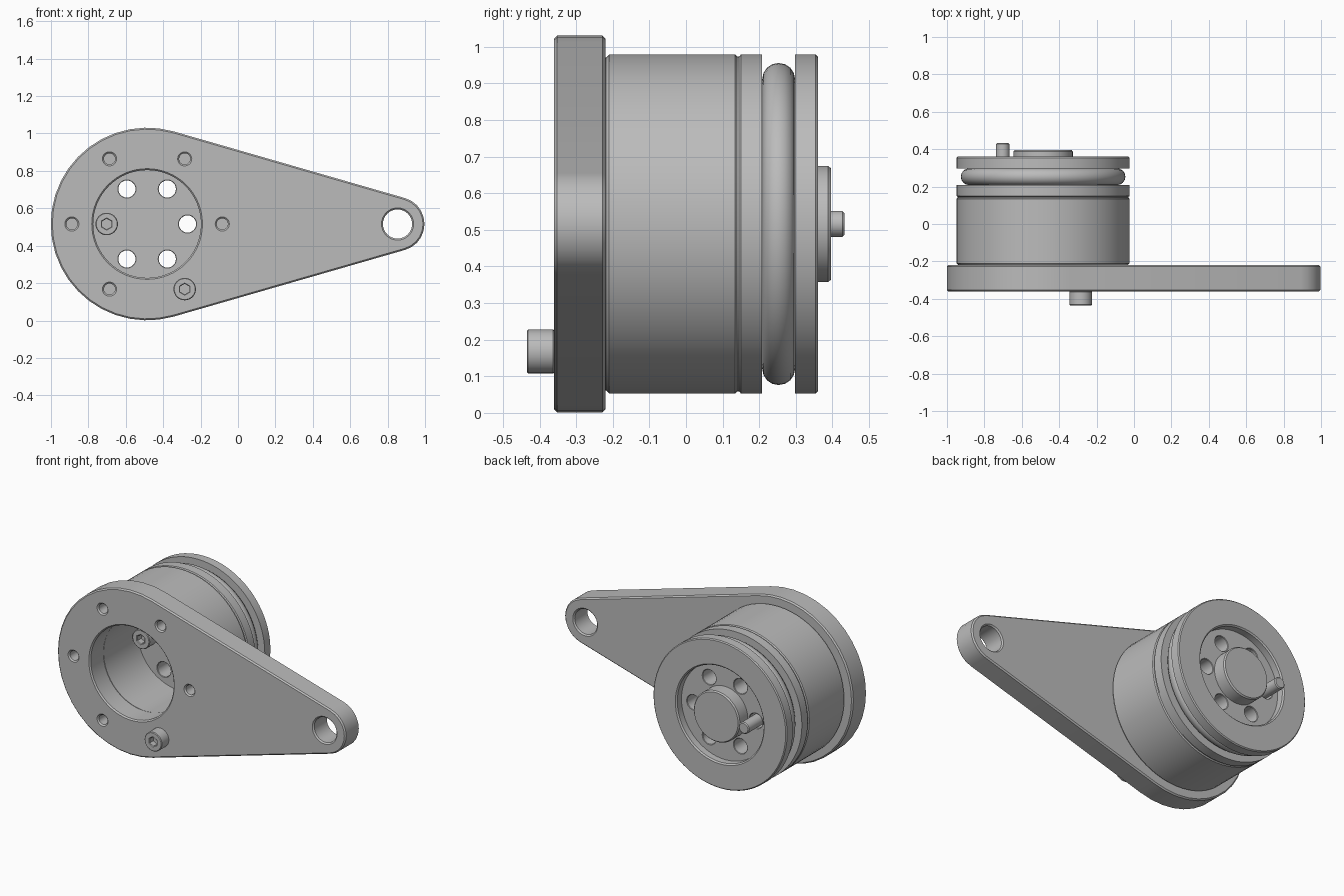
import bpy, bmesh, math
from math import pi, cos, sin

if "Cube" in bpy.data.objects:
    bpy.data.objects.remove(bpy.data.objects["Cube"])

CX, CZ = -0.486, 0.516          # main axis, running along y
EX = 0.853                      # centre of the small end

metal = bpy.data.materials.new("grey metal")
metal.diffuse_color = (0.5, 0.5, 0.5, 1)
metal.use_nodes = True
metal.node_tree.nodes["Principled BSDF"].inputs["Base Color"].default_value = metal.diffuse_color


def finish(name, bm):
    bmesh.ops.remove_doubles(bm, verts=bm.verts, dist=1e-5)
    bmesh.ops.recalc_face_normals(bm, faces=bm.faces)
    me = bpy.data.meshes.new(name)
    bm.to_mesh(me)
    bm.free()
    me.materials.clear()
    me.materials.append(metal)
    ob = bpy.data.objects.new(name, me)
    bpy.context.collection.objects.link(ob)
    bpy.ops.object.select_all(action='DESELECT')
    ob.select_set(True)
    bpy.context.view_layer.objects.active = ob
    bpy.ops.object.shade_smooth_by_angle(angle=math.radians(30))
    return ob


def lathe(name, profile, x=CX, z=CZ, n=64, closed=True):
    """Turn (radius, y) points around an axis along y."""
    bm = bmesh.new()
    rings = [[bm.verts.new((x + r * cos(2 * pi * i / n), y, z + r * sin(2 * pi * i / n)))
              for i in range(n)] for r, y in profile]
    pairs = list(zip(rings, rings[1:]))
    if closed:
        pairs.append((rings[-1], rings[0]))
    for a, b in pairs:
        for i in range(n):
            j = (i + 1) % n
            bm.faces.new((a[i], a[j], b[j], b[i]))
    bmesh.ops.dissolve_degenerate(bm, dist=1e-6, edges=bm.edges)
    return finish(name, bm)


def arc(x, z, r, n, start=0.0, end=None):
    if end is None:
        return [(x + r * cos(start + 2 * pi * i / n), z + r * sin(start + 2 * pi * i / n))
                for i in range(n)]
    return [(x + r * cos(start + (end - start) * i / n), z + r * sin(start + (end - start) * i / n))
            for i in range(n + 1)]


def slab(name, loops, y0, y1, b):
    """Flat part with holes in the xz plane and chamfers of size b."""
    cu = bpy.data.curves.new(name, 'CURVE')
    cu.dimensions = '2D'
    cu.fill_mode = 'BOTH'
    cu.extrude = (y1 - y0) / 2 - b
    cu.bevel_depth = b
    cu.bevel_resolution = 0
    for pts in loops:
        s = cu.splines.new('POLY')
        s.points.add(len(pts) - 1)
        for p, (u, v) in zip(s.points, pts):
            p.co = (u, v, 0, 1)
        s.use_cyclic_u = True
    tmp = bpy.data.objects.new(name + "_outline", cu)
    bpy.context.collection.objects.link(tmp)
    dg = bpy.context.evaluated_depsgraph_get()
    me = bpy.data.meshes.new_from_object(tmp.evaluated_get(dg))
    bm = bmesh.new()
    bm.from_mesh(me)
    bpy.data.objects.remove(tmp)
    bpy.data.curves.remove(cu)
    bpy.data.meshes.remove(me)
    for v in bm.verts:
        v.co = (v.co.x, (y0 + y1) / 2 - v.co.z, v.co.y)
    return finish(name, bm)


def on_circle(r, k):
    return CX + r * cos(k * pi / 3), CZ + r * sin(k * pi / 3)


def bolt(name, x, z, y_head, y_seat, y_tip):
    # socket head with hexagonal recess, plus shank
    slab(name + "_head", [arc(x, z, 0.056, 32), arc(x, z, 0.033, 6, pi / 6)], y_head, y_seat, 0.004)
    lathe(name + "_shank", [(0, y_head + 0.04), (0.036, y_head + 0.04), (0.036, y_tip - 0.006),
                            (0.030, y_tip), (0, y_tip)], x, z, 24, False)


# teardrop arm plate with bore, bolt holes and pivot hole
B = 0.008
R, r = 0.515, 0.144
a = math.acos((R - r) / (EX - CX))
outline = arc(CX, CZ, R - B, 24, a, 2 * pi - a) + arc(EX, CZ, r - B, 10, -a, a)
holes = [arc(CX, CZ, 0.288 + B, 64), arc(EX, CZ, 0.078 + B, 32)]
holes += [arc(*on_circle(0.402, k), 0.030 + B, 20) for k in range(6)]
slab("arm_plate", [outline] + holes, -0.36, -0.22, B)

# hollow drum behind the plate
lathe("drum", [(0.29, -0.222), (0.455, -0.222), (0.455, -0.218), (0.463, -0.210), (0.463, 0.134),
               (0.457, 0.140), (0.29, 0.140)])

# grooved pulley rim with a recessed back
lathe("pulley_rim", [(0.30, 0.139), (0.457, 0.139), (0.457, 0.145), (0.463, 0.150), (0.463, 0.208),
                     (0.39, 0.208), (0.39, 0.298), (0.463, 0.298), (0.463, 0.354), (0.457, 0.36),
                     (0.308, 0.36), (0.30, 0.352)])

# round belt sitting in the groove
lathe("belt", [(0.395 + 0.045 * cos(t * pi / 8), 0.253 + 0.045 * sin(t * pi / 8)) for t in range(16)])

# hub disc with six through holes
slab("hub_disc", [arc(CX, CZ, 0.302, 64)] + [arc(*on_circle(0.216, k), 0.049, 24) for k in range(6)],
     0.115, 0.31, 0.003)

# centre boss on the back
lathe("centre_boss", [(0, 0.30), (0.159, 0.30), (0.159, 0.388), (0.152, 0.396), (0, 0.396)], closed=False)

# one bolt in the plate, one through the hub
bolt("plate_bolt", *on_circle(0.402, 5), -0.435, -0.359, -0.20)
bolt("hub_bolt", *on_circle(0.216, 3), 0.04, 0.116, 0.433)
